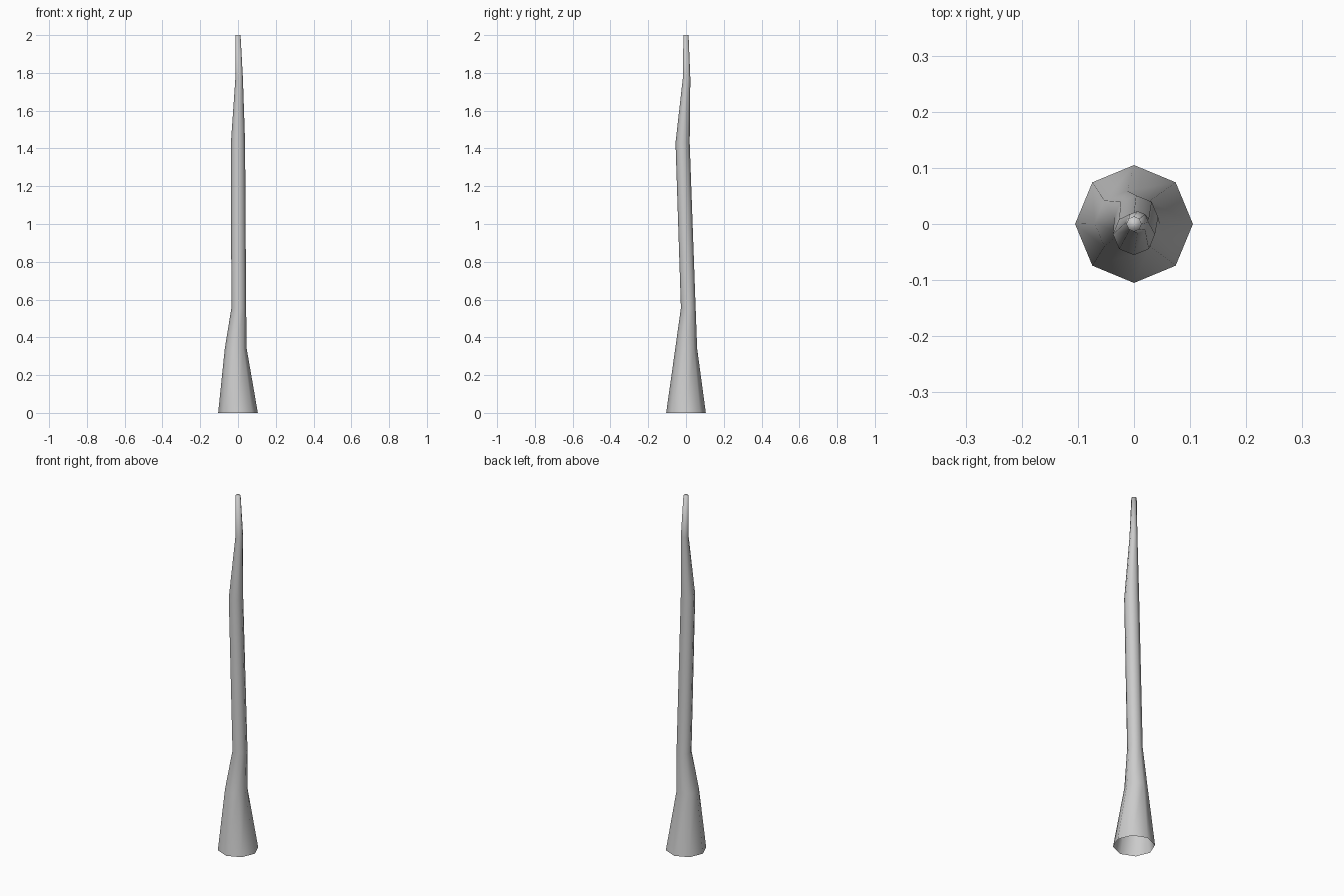
import bpy, bmesh
from math import cos, sin, tau

if "Cube" in bpy.data.objects:
    bpy.data.objects.remove(bpy.data.objects["Cube"])

SIDES = 8
# Trunk rings from base to tip: centre x, centre y, height, radius
RINGS = [
    (0.0, 0.0, 0.0, 0.105),
    (-0.012, 0.001, 0.34, 0.058),
    (0.004, 0.012, 0.555, 0.039),
    (0.0, -0.018, 1.43, 0.0375),
    (0.006, 0.003, 1.77, 0.02),
    (0.0, 0.0, 2.0, 0.0135),
]

# Bent, tapering trunk with an open base and closed tip
bm = bmesh.new()
loops = [[bm.verts.new((x + r * cos(tau * i / SIDES), y + r * sin(tau * i / SIDES), z))
          for i in range(SIDES)] for x, y, z, r in RINGS]
for low, high in zip(loops, loops[1:]):
    for i in range(SIDES):
        j = (i + 1) % SIDES
        bm.faces.new((low[i], low[j], high[j], high[i]))
bm.faces.new(loops[-1])
for face in bm.faces:
    face.smooth = True

mesh = bpy.data.meshes.new("trunk")
bm.to_mesh(mesh)
bm.free()
trunk = bpy.data.objects.new("trunk", mesh)
bpy.context.collection.objects.link(trunk)
